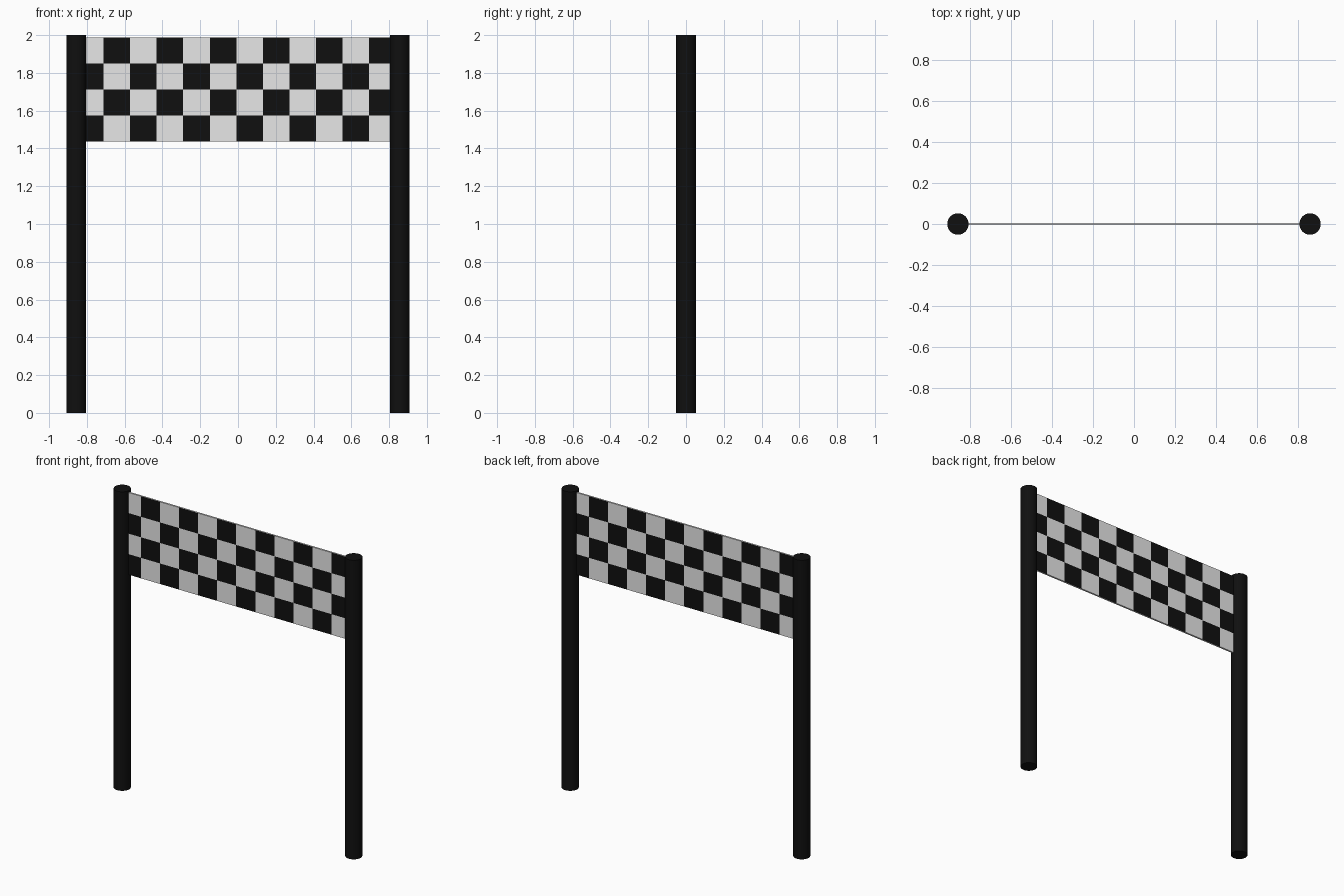
import bpy, bmesh, math
from mathutils import Vector

cube = bpy.data.objects.get("Cube")
if cube:
    bpy.data.objects.remove(cube, do_unlink=True)


def material(name, value):
    mat = bpy.data.materials.new(name)
    mat.use_nodes = True
    color = (value, value, value, 1)
    mat.diffuse_color = color
    mat.node_tree.nodes["Principled BSDF"].inputs["Base Color"].default_value = color
    return mat


white = material("banner white", 0.8)
black = material("matte black", 0.005)

POLE_X, POLE_R, HEIGHT = 0.857, 0.052, 2.0
BOTTOM, TOP, THICK = 1.438, 1.987, 0.012
ROWS, COLS = 4, 12
ROW_H = (TOP - BOTTOM) / ROWS
COL_W, FIRST_COL = 0.1407, -0.853

# Round poles
for name, side in (("left_pole", 1), ("right_pole", -1)):
    bpy.ops.mesh.primitive_cylinder_add(vertices=32, radius=POLE_R, depth=HEIGHT,
                                        location=(side * POLE_X, 0, HEIGHT / 2))
    pole = bpy.context.object
    pole.name = name
    pole.data.materials.append(black)
    bpy.ops.object.shade_smooth_by_angle(angle=math.radians(40))

# Thin banner hung between the poles
bm = bmesh.new()
bmesh.ops.create_cube(bm, size=1)
bmesh.ops.scale(bm, vec=(2 * POLE_X, THICK, TOP - BOTTOM), verts=bm.verts)
bmesh.ops.translate(bm, vec=(0, 0, (TOP + BOTTOM) / 2), verts=bm.verts)


def cut_side(facing, point, normal):
    """Cut only the banner faces that look along +y or -y."""
    bm.normal_update()
    faces = [f for f in bm.faces if f.normal.y * facing > 0.9]
    edges = {e for f in faces for e in f.edges}
    verts = {v for f in faces for v in f.verts}
    bmesh.ops.bisect_plane(bm, geom=faces + list(edges) + list(verts),
                           dist=1e-5, plane_co=point, plane_no=normal)


# Checker squares, starting from the viewer's left on each side
for facing in (-1, 1):
    for c in range(COLS + 1):
        cut_side(facing, Vector((-facing * (FIRST_COL + c * COL_W), 0, 0)), Vector((1, 0, 0)))
    for r in range(1, ROWS):
        cut_side(facing, Vector((0, 0, BOTTOM + r * ROW_H)), Vector((0, 0, 1)))

bm.normal_update()
for f in bm.faces:
    if abs(f.normal.y) > 0.9:
        center = f.calc_center_median()
        across = center.x if f.normal.y < 0 else -center.x
        col = math.floor((across - FIRST_COL) / COL_W)
        row = math.floor((TOP - center.z) / ROW_H)
        f.material_index = (col + row) % 2

mesh = bpy.data.meshes.new("checkered_banner")
bm.to_mesh(mesh)
bm.free()
mesh.materials.append(white)
mesh.materials.append(black)
banner = bpy.data.objects.new("checkered_banner", mesh)
bpy.context.collection.objects.link(banner)
